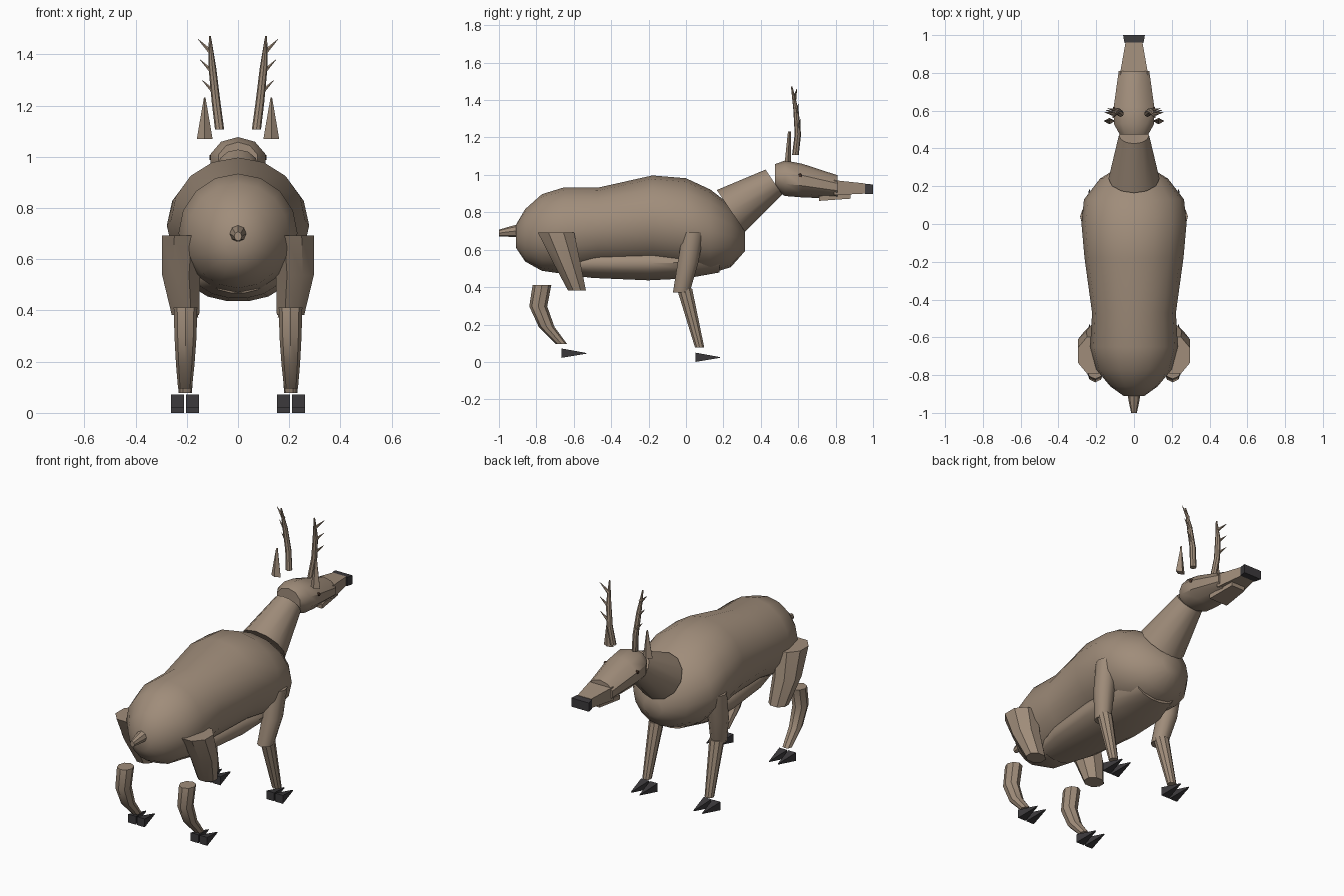
import bpy, bmesh, math
from mathutils import Vector

cube = bpy.data.objects.get("Cube")
if cube:
    bpy.data.objects.remove(cube, do_unlink=True)


def material(name, rgb):
    m = bpy.data.materials.new(name)
    m.use_nodes = True
    m.diffuse_color = (*rgb, 1)
    m.node_tree.nodes["Principled BSDF"].inputs["Base Color"].default_value = (*rgb, 1)
    return m


HIDE = material("brown hide", (0.35, 0.265, 0.195))
DARK = material("dark horn", (0.045, 0.042, 0.045))
EYE = material("eye brown", (0.08, 0.04, 0.025))
X, Y, Z = Vector((1, 0, 0)), Vector((0, 1, 0)), Vector((0, 0, 1))


def tube(name, rings, sides=10, mat=HIDE, cut=None, phase=0.0, ref=X, angle=35):
    """Loft through rings (x, y, z, half width, half height); cut fixes the ring normal."""
    bm = bmesh.new()
    centres = [Vector(r[:3]) for r in rings]
    loops = []
    for i, r in enumerate(rings):
        t = cut or (centres[min(i + 1, len(rings) - 1)] - centres[max(i - 1, 0)]).normalized()
        u = (ref - t * ref.dot(t)).normalized()
        v = t.cross(u)
        turn = [2 * math.pi * (k + phase) / sides for k in range(sides)]
        loops.append([bm.verts.new(centres[i] + u * r[3] * math.cos(a) + v * r[4] * math.sin(a))
                      for a in turn])
    for a, b in zip(loops, loops[1:]):
        for k in range(sides):
            n = (k + 1) % sides
            bm.faces.new((a[k], a[n], b[n], b[k]))
    bm.faces.new(loops[0])
    bm.faces.new(loops[-1])
    bmesh.ops.recalc_face_normals(bm, faces=bm.faces)
    mesh = bpy.data.meshes.new(name)
    bm.to_mesh(mesh)
    bm.free()
    mesh.materials.append(mat)
    ob = bpy.data.objects.new(name, mesh)
    bpy.context.collection.objects.link(ob)
    bpy.ops.object.select_all(action='DESELECT')
    ob.select_set(True)
    bpy.context.view_layer.objects.active = ob
    bpy.ops.object.shade_smooth_by_angle(angle=math.radians(angle))
    return ob


def box(name, rings, mat=HIDE):
    """Square-sectioned loft along y, with half sizes given directly."""
    s = math.sqrt(2)
    return tube(name, [(x, y, z, w * s, h * s) for x, y, z, w, h in rings], 4, mat, Y, 0.5)


# Torso, belly and tail
tube("body", [
    (0, -.91, .675, .055, .06), (0, -.86, .68, .125, .14), (0, -.77, .695, .2, .205),
    (0, -.65, .705, .232, .232), (0, -.47, .72, .222, .215), (0, -.18, .755, .262, .245),
    (0, 0, .735, .278, .25), (0, .13, .7, .265, .225), (0, .24, .675, .18, .165),
    (0, .315, .65, .06, .055)], 16, cut=Y, angle=50)
tube("belly", [
    (0, -.65, .53, .12, .06), (0, -.5, .53, .16, .08), (0, -.2, .53, .19, .093),
    (0, 0, .535, .19, .088), (0, .18, .54, .13, .06)], 14, cut=Y, angle=50)
tube("tail", [(0, -.89, .705, .035, .035), (0, -.94, .7, .028, .028),
              (0, -1, .692, .015, .018)], 8, cut=Y)

# Neck and head
tube("neck", [(0, .24, .81, .135, .135), (0, .47, .965, .08, .08)], 12)
tube("head", [
    (0, .475, .99, .08, .07), (0, .53, .985, .112, .095), (0, .62, .973, .113, .09),
    (0, .81, .938, .085, .063)], 10, cut=Y, phase=.5, angle=40)
box("snout", [(0, .79, .935, .075, .04), (0, .96, .93, .045, .027)])
box("lower_jaw", [(0, .71, .877, .06, .013), (0, .88, .89, .045, .014)])
box("nose", [(0, .958, .928, .05, .027), (0, 1, .926, .058, .026)], DARK)

for side, label in ((1, "left"), (-1, "right")):

    def place(*rings):
        return [(side * r[0], *r[1:]) for r in rings]

    tube("eye_" + label, place((.1, .61, 1.0, .011, .011), (.112, .61, 1.0, .009, .009)),
         8, EYE, ref=Y)
    tube("ear_" + label, place((.13, .545, 1.072, .031, .017), (.13, .553, 1.235, .003, .008)),
         4, cut=Z)

    # Antler beam with outward tines
    tube("antler_" + label, place(
        (.072, .585, 1.11, .018, .018), (.086, .598, 1.22, .017, .017),
        (.1, .588, 1.35, .015, .014), (.11, .565, 1.475, .004, .004)), 8, cut=Z)
    for i, z in enumerate((1.25, 1.33, 1.41)):
        x, y = .088 + .1 * (z - 1.25), .6 - .01 * i
        tube(f"tine_{label}_{i + 1}", place(
            (x, y, z, .011, .011), (x + .052, y + .012, z + .052, .001, .001)), 6, ref=Y)

    # Front leg
    tube("front_upper_leg_" + label, place(
        (.225, .04, .695, .06, .06), (.222, .01, .53, .056, .058),
        (.2, -.025, .375, .045, .047)), 10, cut=Z, angle=40)
    tube("front_lower_leg_" + label, place(
        (.2, -.008, .395, .042, .043), (.206, .073, .08, .026, .026)), 10, cut=Z)

    # Hind leg
    tube("thigh_" + label, place(
        (.215, -.695, .695, .088, .105), (.222, -.64, .54, .08, .08),
        (.205, -.583, .385, .058, .052)), 8, cut=Z, phase=.5, angle=40)
    tube("hind_lower_leg_" + label, place(
        (.205, -.77, .415, .046, .05), (.205, -.79, .3, .043, .048),
        (.206, -.745, .19, .036, .042), (.207, -.665, .098, .027, .03)),
        8, cut=Z, angle=40)

    # Cloven hooves
    for foot, y, z in (("front", .05, .028), ("hind", -.665, .05)):
        for toe, x in (("inner", .178), ("outer", .236)):
            box(f"{foot}_hoof_{toe}_{label}",
                place((x, y, z, .026, .025), (x, y + .132, z - .001, .002, .002)), DARK)
bottom = min(v.co.z for o in bpy.data.objects if "hoof" in o.name for v in o.data.vertices)
for o in bpy.context.collection.objects:
    if o.type == 'MESH':
        o.location.z -= bottom
